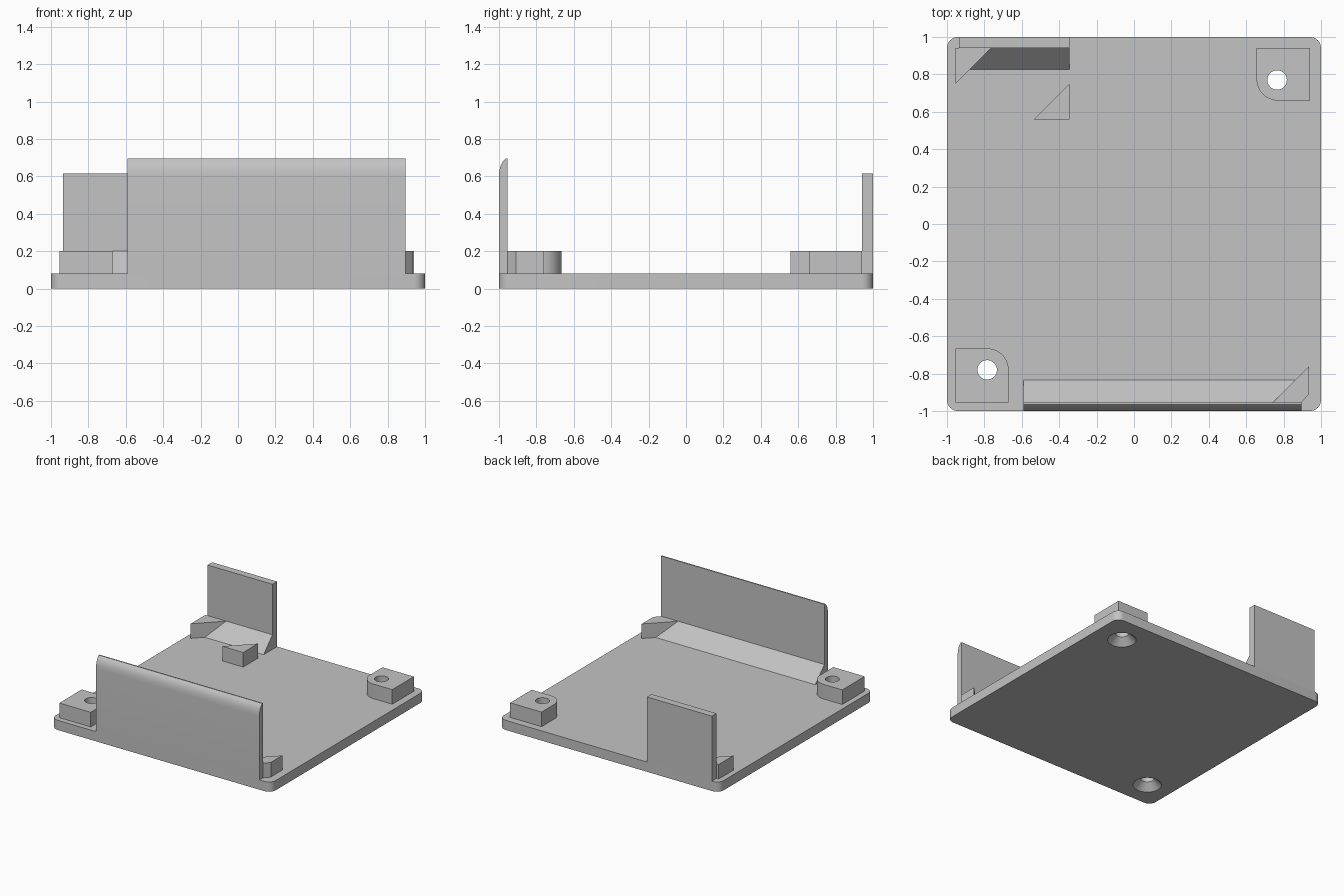
import bpy, bmesh, math

cube = bpy.data.objects.get("Cube")
if cube:
    bpy.data.objects.remove(cube, do_unlink=True)

# One grey plastic for every part
grey = bpy.data.materials.new("grey plastic")
grey.use_nodes = True
colour = (0.55, 0.55, 0.55, 1)
grey.diffuse_color = colour
grey.node_tree.nodes["Principled BSDF"].inputs["Base Color"].default_value = colour

PLATE_TOP = 0.08
BLOCK_TOP = 0.2


def extrude(name, outline, start, depth):
    """Solid from a closed outline of 3D points pushed along one direction."""
    bm = bmesh.new()
    face = bm.faces.new([bm.verts.new([a + b for a, b in zip(p, start)]) for p in outline])
    moved = bmesh.ops.extrude_face_region(bm, geom=[face])["geom"]
    bmesh.ops.translate(bm, vec=depth, verts=[g for g in moved if isinstance(g, bmesh.types.BMVert)])
    bmesh.ops.recalc_face_normals(bm, faces=bm.faces)
    return finish(name, bm)


def finish(name, bm):
    mesh = bpy.data.meshes.new(name)
    bm.to_mesh(mesh)
    bm.free()
    mesh.materials.append(grey)
    obj = bpy.data.objects.new(name, mesh)
    bpy.context.collection.objects.link(obj)
    return obj


def select(obj):
    bpy.ops.object.select_all(action="DESELECT")
    obj.select_set(True)
    bpy.context.view_layer.objects.active = obj


def slab(name, points, bottom, top):
    """Upright block from a plan outline."""
    return extrude(name, [(x, y, 0) for x, y in points], (0, 0, bottom), (0, 0, top - bottom))


def bar(name, profile, x0, x1):
    """Bar along x from a (y, z) profile."""
    return extrude(name, [(0, y, z) for y, z in profile], (x0, 0, 0), (x1 - x0, 0, 0))


def rounded(x0, x1, y0, y1, radii, steps=10):
    """Rectangle outline; radii run anticlockwise from the (x1, y1) corner."""
    points = []
    corners = [(x1, y1, -1, -1), (x0, y1, 1, -1), (x0, y0, 1, 1), (x1, y0, -1, 1)]
    for i, ((x, y, sx, sy), r) in enumerate(zip(corners, radii)):
        if not r:
            points.append((x, y))
            continue
        for k in range(steps + 1):
            a = math.pi / 2 * (i + k / steps)
            points.append((x + sx * r + r * math.cos(a), y + sy * r + r * math.sin(a)))
    return points


# Base plate and the two screw posts
plate = slab("base_plate", rounded(-1, 1, -1, 1, [0.06] * 4), 0, PLATE_TOP)
front_post = slab("front_right_post",
                  rounded(-0.955, -0.67, -0.955, -0.665, [0.115, 0, 0, 0]), PLATE_TOP, BLOCK_TOP)
back_post = slab("back_left_post",
                 rounded(0.655, 0.94, 0.66, 0.94, [0, 0, 0.115, 0]), PLATE_TOP, BLOCK_TOP)


# Countersunk screw holes through plate and posts
def screw_cutter(x, y):
    bm = bmesh.new()
    profile = [(0, -0.01), (0.118, -0.01), (0.052, 0.056), (0.052, 0.3), (0, 0.3)]
    verts = [bm.verts.new((r, 0, z)) for r, z in profile]
    edges = [bm.edges.new(pair) for pair in zip(verts, verts[1:])]
    bmesh.ops.spin(bm, geom=verts + edges, axis=(0, 0, 1), cent=(0, 0, 0),
                   angle=math.tau, steps=40)
    bmesh.ops.remove_doubles(bm, verts=bm.verts, dist=0.0001)
    bmesh.ops.recalc_face_normals(bm, faces=bm.faces)
    bmesh.ops.translate(bm, vec=(x, y, 0), verts=bm.verts)
    return finish("screw_cutter", bm)


for post, x, y in [(front_post, -0.785, -0.78), (back_post, 0.765, 0.77)]:
    cutter = screw_cutter(x, y)
    cutter.hide_render = True
    for target in (plate, post):
        mod = target.modifiers.new("screw hole", "BOOLEAN")
        mod.operation = "DIFFERENCE"
        mod.solver = "EXACT"
        mod.object = cutter
        select(target)
        bpy.ops.object.modifier_apply(modifier=mod.name)
    bpy.data.objects.remove(cutter, do_unlink=True)

# Front wall with a rounded outer top edge, and back wall
front_wall = bar("front_wall", [
    (-0.955, PLATE_TOP), (-1, PLATE_TOP), (-1, 0.6), (-0.998, 0.632), (-0.991, 0.658),
    (-0.98, 0.68), (-0.965, 0.695), (-0.955, 0.695)], -0.59, 0.895)
back_wall = bar("back_wall", [
    (0.94, PLATE_TOP), (1, PLATE_TOP), (1, 0.615), (0.94, 0.615)], -0.935, -0.345)

# Sloped braces along the inside foot of each wall
for name, y, toe, x0, x1 in [("front_brace", -0.955, -0.835, -0.59, 0.895),
                             ("back_brace", 0.94, 0.825, -0.935, -0.345)]:
    bar(name, [(y, PLATE_TOP), (toe, PLATE_TOP), (y, BLOCK_TOP)], x0, x1)

# Triangular locating blocks
blocks = {
    "front_left_corner_block": [(0.74, -0.955), (0.895, -0.955), (0.935, -0.91), (0.935, -0.76)],
    "back_right_corner_block": [(-0.955, 0.94), (-0.955, 0.75), (-0.765, 0.94)],
    "inner_locating_block": [(-0.535, 0.56), (-0.345, 0.56), (-0.345, 0.75)],
}
for name, points in blocks.items():
    slab(name, points, PLATE_TOP, BLOCK_TOP)

# Smooth the rounded corners, holes and wall edge
for obj in (plate, front_post, back_post, front_wall):
    select(obj)
    bpy.ops.object.shade_smooth_by_angle(angle=math.radians(30))
